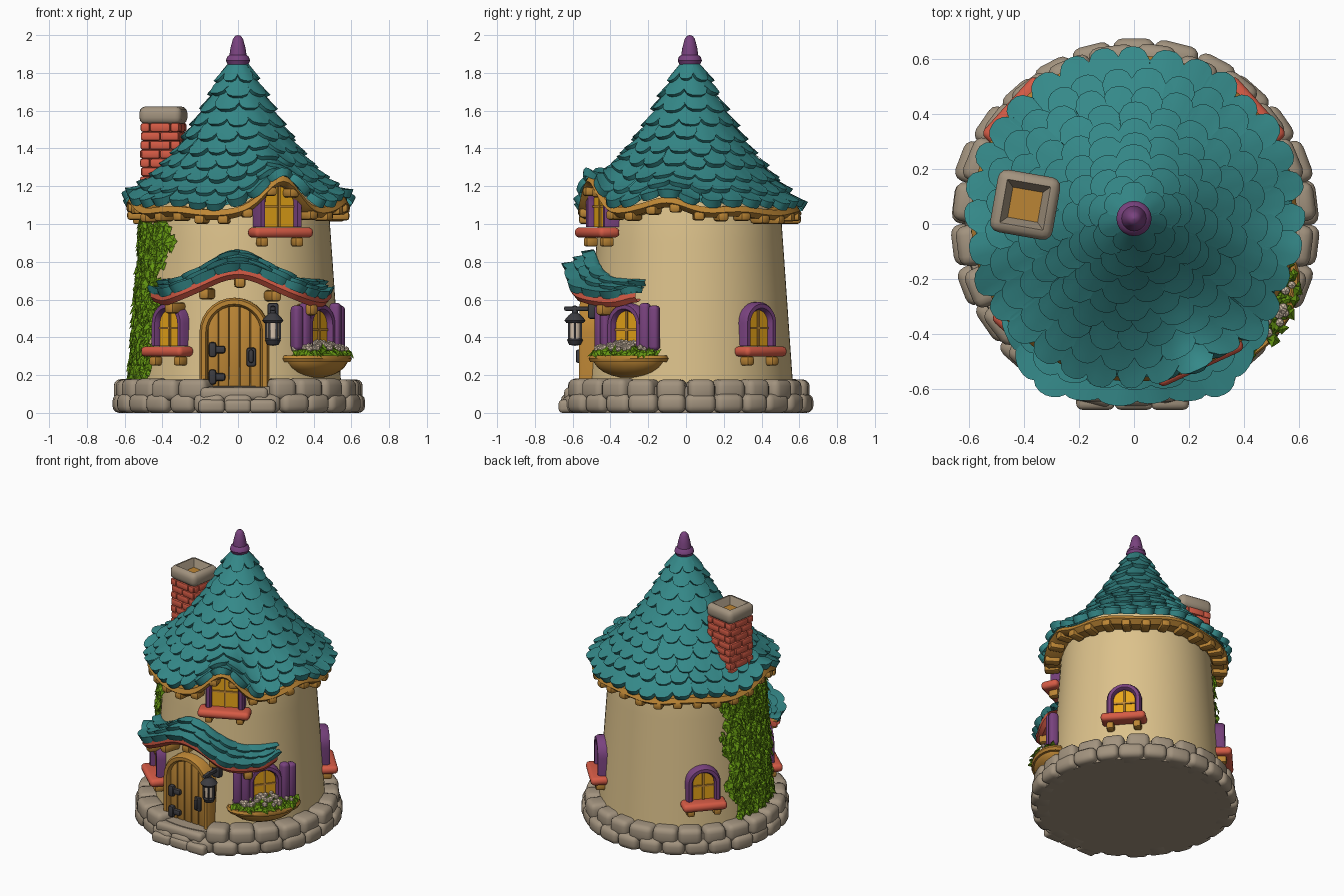
import bpy, bmesh, math, random
from mathutils import Matrix, Vector

if "Cube" in bpy.data.objects:
    bpy.data.objects.remove(bpy.data.objects["Cube"])
random.seed(4)
T, D = Matrix.Translation, Matrix.Diagonal
rnd = random.uniform
CY = 0.02  # y of the tower axis

def mat(name, *c):
    m = bpy.data.materials.new(name)
    m.diffuse_color = (*c, 1)
    m.use_nodes = True
    m.node_tree.nodes["Principled BSDF"].inputs["Base Color"].default_value = m.diffuse_color
    return m
teal, purple = mat("teal", .035, .25, .25), mat("purple", .19, .055, .21)
brick, wood = mat("brick_red", .67, .105, .06), mat("wood", .50, .235, .035)
plaster, stone = mat("plaster", .72, .54, .26), mat("stone", .36, .29, .21)
green, amber = mat("leaf_green", .13, .31, .006), mat("amber", .85, .40, .01)
iron, cream = mat("iron", .045, .045, .052), mat("cream", .68, .55, .42)

def finish(name, bm, *mats, angle=40):
    bmesh.ops.recalc_face_normals(bm, faces=bm.faces)
    me = bpy.data.meshes.new(name)
    bm.to_mesh(me)
    ob = bpy.data.objects.new(name, me)
    bpy.context.collection.objects.link(ob)
    for m in mats:
        me.materials.append(m)
    bpy.ops.object.select_all(action='DESELECT')
    ob.select_set(True)
    bpy.context.view_layer.objects.active = ob
    bpy.ops.object.shade_smooth_by_angle(angle=math.radians(angle))

def box(bm, c, s, M=Matrix(), bev=.012, seg=2):
    v = bmesh.ops.create_cube(bm, size=1, matrix=M @ T(c) @ D((*s, 1)))['verts']
    if bev:
        e = list({e for x in v for e in x.link_edges})
        bmesh.ops.bevel(bm, geom=e, offset=bev, segments=seg, profile=.5, affect='EDGES')

def sheet(bm, f, nu, nv, cu=False, cv=False):
    V = [[bm.verts.new(f(i, j)) for j in range(nv)] for i in range(nu)]
    for i in range(nu if cu else nu - 1):
        for j in range(nv if cv else nv - 1):
            a, b = (i + 1) % nu, (j + 1) % nv
            bm.faces.new((V[i][j], V[a][j], V[a][b], V[i][b]))

def lathe(bm, prof, n=64, x=0, y=CY):
    def f(i, j):
        a, (r, z) = 2 * math.pi * i / n, prof[j]
        return x + max(r, 1e-4) * math.cos(a), y + max(r, 1e-4) * math.sin(a), z
    sheet(bm, f, n, len(prof), cu=True)

def P(t, r, z):  # t: degrees from the front towards +x
    a = math.radians(t)
    return Vector((r * math.sin(a), CY - r * math.cos(a), z))
def frame(t, r, z):  # local -y points out of the wall
    return T(P(t, r, z)) @ Matrix.Rotation(math.radians(t), 4, 'Z')
def wr(z): return .545 - .07 * (z - .17)
def gauss(d, w): return math.exp(-(d / w) ** 2)

# stone base: core, two courses of stones, door step
bm = bmesh.new()
lathe(bm, [(0, 0), (.62, 0), (.61, .14), (0, .15)], y=0)
for course, (n, r, z, h) in enumerate([(26, .59, .05, .1), (24, .575, .118, .115)]):
    for k in range(n):
        t = (k + .5 * course) * 360 / n
        if course and min(t, 360 - t) < 16:
            continue
        M = T((0, -CY, 0)) @ frame(t, r + rnd(-.008, .012), z + rnd(0, .006) * course)
        box(bm, (0, 0, 0), (.152 + rnd(-.01, .015), .15, h), M, .035, 3)
box(bm, (-.02, -.58, .1), (.36, .13, .07), bev=.025, seg=3)
for x in (-.14, .0, .13):
    box(bm, (x, -.62, .035), (.14, .11, .07), bev=.022, seg=3)
finish("stone_base", bm, stone)

# tower wall
bm = bmesh.new()
lathe(bm, [(wr(z), z) for z in (.12, .3, .5, .7, .9, 1.05)] + [(.46, 1.18), (0, 1.18)], 72)
finish("tower_wall", bm, plaster)

# main roof: flared cone whose eave lifts over the dormer
def bump(t):
    t = (t + 180) % 360 - 180
    return (.17 * gauss(t - 24.6, 13.5) + .06 * gauss(t - 80, 14) + .06 * gauss(t + 78, 14)
            + .01 * math.sin(math.radians(7 * t)))
def roof(t, s):
    return P(t, .03 + .57 * s, 1.87 - 1.17 * s + .39 * s * s + bump(t) * s ** 3)
def lifted(S, t, s, off):
    p = S(t, s)
    return p + (S(t, s + .01) - p).cross(S(t + .5, s) - p).normalized() * off
def tile(bm, S, t, w, s, L, round_=.35, thick=.022):
    w, s, thick = w * rnd(1.02, 1.14), s + rnd(-.08, .08) * L, thick * rnd(.8, 1.25)
    def f(a, b):
        u, v = a / 3 - 1, min(b, 4) / 4
        ss = max(.005, s - L * (1 - v) - v * L * round_ * abs(u) ** 3)
        off = .003 + thick * v + .012 * (1 - u * u) * v
        return lifted(S, t + u * w / 2, ss, -.008 if b == 5 else off)
    sheet(bm, f, 7, 6)
bm = bmesh.new()
sheet(bm, lambda i, j: roof(i * 3.75, .96 * j / 12), 96, 13, cu=True)
s, row = 1.0, 0
while s > .07:
    ds = .09 / math.hypot(.57, 1.17 - .78 * s)
    n = max(7, int(2 * math.pi * (.03 + .57 * s) / .115))
    for k in range(n):
        tile(bm, roof, (k + .5 * (row % 2)) * 360 / n + rnd(-1, 1), 360 / n, s, ds * 1.6)
    s, row = s - ds, row + 1
finish("roof_shingles", bm, teal, angle=50)

# wooden soffit ring and rafter ends
bm = bmesh.new()
ring = [(.575, 1.085), (.592, 1.055), (.56, 1.03), (.44, 1.035), (.44, 1.085)]
sheet(bm, lambda i, j: P(i * 3, ring[j][0], ring[j][1] + bump(i * 3)), 120, 5, True, True)
for k in range(28):
    t = k * 360 / 28 + 5
    box(bm, (0, 0, 0), (.06, .1, .05), frame(t, .54, 1.032 + bump(t)), .016)
finish("eave_rafters", bm, wood)

# finial
bm = bmesh.new()
lathe(bm, [(0, 1.84), (.055, 1.845), (.064, 1.865), (.058, 1.885), (.045, 1.895), (.04, 1.93),
           (.027, 1.98), (.015, 1.996), (0, 2.0)], 20)
finish("finial", bm, purple)

# chimney: bricks and hollow cap
C = T((-.395, .07, 0)) @ Matrix.Rotation(math.radians(-10), 4, 'Z')
bm = bmesh.new()
box(bm, (0, 0, 1.33), (.17, .17, .42), C, 0)
for row in range(9):
    for side in range(4):
        R = C @ Matrix.Rotation(side * math.pi / 2, 4, 'Z')
        for x, w in ([(-.05, .1), (.05, .1)] if row % 2 else [(-.08, .05), (0, .11), (.08, .05)]):
            box(bm, (x, -.085, 1.135 + row * .047), (w, .04 + rnd(0, .012), .047), R, .012)
finish("chimney_bricks", bm, brick)
bm = bmesh.new()
box(bm, (0, 0, 1.575), (.23, .23, .095), C, .035, 3)
top = max(bm.faces, key=lambda f: f.calc_center_median().z)
bmesh.ops.inset_individual(bm, faces=[top], thickness=.035)
bmesh.ops.translate(bm, verts=top.verts, vec=(0, 0, -.05))
top.material_index = 1
finish("chimney_cap", bm, stone, wood)

# arched openings: outline, swept frame and filled panel
def arch(w, h, n=14):
    r = w / 2
    return [(-r, 0)] + [(-r * math.cos(math.pi * i / n), h - r + r * math.sin(math.pi * i / n))
                        for i in range(n + 1)] + [(r, 0)]
def arch_frame(bm, M, w, h, sec):
    def f(i, j):
        x, z = arch(w + 2 * sec[j][0], h + sec[j][0])[i]
        return M @ Vector((x, sec[j][1], z))
    sheet(bm, f, 17, len(sec), cv=True)
def arch_panel(bm, M, w, h, y):
    bm.faces.new([bm.verts.new(M @ Vector((x, y, z))) for x, z in arch(w, h)])
def section(d, out):
    return [(0, .07), (0, -out * .6), (d * .25, -out), (d * .75, -out), (d, -out * .6), (d, .07)]

# windows: (name, angle, base z, radius, inner width, inner height, sill width)
WIN = [("front_left", -42, .355, .525, .14, .19, .29), ("back_right", 132, .355, .525, .14, .19, .29),
       ("back_left", -132, .355, .525, .14, .19, .29), ("dormer", 24.6, .985, .505, .17, .215, .34),
       ("shutter", 52, .34, .525, .15, .2, 0)]
for name, t, z, r, w, h, sill in WIN:
    M = frame(t, r, z)
    bm = bmesh.new()
    arch_frame(bm, M, w, h, section(.042, .045))
    finish(name + "_window_frame", bm, purple)
    bm = bmesh.new()
    arch_panel(bm, M, w + .01, h, -.014)
    finish(name + "_window_pane", bm, amber)
    bm = bmesh.new()
    box(bm, (0, -.015, h / 2), (.014, .016, h), M, 0)
    box(bm, (0, -.015, h * .5), (w, .014, .012), M, 0)
    if sill:
        for x in (-.3, .3):
            box(bm, (x * sill, -.025, -.08), (.05, .07, .05), M, .014)
    finish(name + "_window_woodwork", bm, wood)
    if sill:
        bm = bmesh.new()
        box(bm, (0, -.035, -.03), (sill, .12, .055), M, .024, 3)
        finish(name + "_window_sill", bm, brick)

# shutters
M = frame(52, .525, .32)
bm = bmesh.new()
for sx in (-1, 1):
    R = M @ T((sx * .15, .0, .13)) @ Matrix.Rotation(sx * .3, 4, 'Z')
    for x in (-.026, .026):
        box(bm, (x, -.02, 0), (.056, .06, .25 - sx * x * .5), R, .02, 3)
finish("shutters", bm, purple)

# leaves
def leaf(bm, M, k=1):
    v = [bm.verts.new(M @ Vector(p) * 1) for p in ((0, 0, .03 * k), (-.027 * k, 0, 0), (0, -.014 * k, 0),
                                                  (.027 * k, 0, 0), (0, 0, -.042 * k))]
    for a, b in ((0, 1), (1, 4), (4, 3), (3, 0)):
        bm.faces.new((v[a], v[b], v[2]))
def turn(x, y, z):
    return (Matrix.Rotation(z, 4, 'Z') @ Matrix.Rotation(x, 4, 'X') @ Matrix.Rotation(y, 4, 'Y'))

# ivy on the left wall
bm = bmesh.new()
def ivy_t(q, u):
    wave = 4 * math.sin(q * 17)
    a, b = -110 - 8 * q + wave, -58 + 14 * q + wave
    return a + (b - a) * u
sheet(bm, lambda i, j: P(ivy_t(j / 12, .06 + .88 * i / 8), wr(.17 + .83 * j / 12) + .008, .17 + .83 * j / 12), 9, 13)
for i in range(850):
    q = random.random()
    z = .18 + .84 * q
    leaf(bm, frame(ivy_t(q, random.random()), wr(z) + rnd(.012, .032), z)
         @ turn(rnd(-.7, -.1), rnd(-.7, .7), rnd(-.5, .5)), rnd(.7, 1.15))
finish("ivy", bm, green, angle=20)

# flower box, greenery and flowers
B = frame(52, .525, .295)
bm = bmesh.new()
bmesh.ops.create_uvsphere(bm, u_segments=20, v_segments=12, radius=1, matrix=B @ D((.22, .135, .11, 1)))
bmesh.ops.bisect_plane(bm, geom=bm.verts[:] + bm.edges[:] + bm.faces[:], plane_co=B.translation,
                       plane_no=(0, 0, 1), clear_outer=True)
def rim(i, j):
    a, b = i * math.pi / 12, j * math.pi / 3
    k = 1 + .09 * math.cos(b)
    return B @ Vector((.225 * k * math.cos(a), .135 * k * math.sin(a), -.008 + .02 * math.sin(b)))
sheet(bm, rim, 24, 6, True, True)
finish("flower_box", bm, wood)
bm, fl = bmesh.new(), bmesh.new()
bmesh.ops.create_icosphere(bm, subdivisions=2, radius=1, matrix=B @ D((.2, .12, .04, 1)))
for i in range(170):
    a, q = rnd(math.pi, 2 * math.pi), math.sqrt(rnd(.05, 1))
    x, y, z = .225 * q * math.cos(a), .15 * q * math.sin(a), .02 + .035 * (1 - q * q)
    if i % 4:
        leaf(bm, B @ T((x, y, z)) @ turn(rnd(-1.3, -.3), rnd(-1, 1), rnd(-1.2, 1.2)), rnd(.6, 1))
    else:
        bmesh.ops.create_icosphere(fl, subdivisions=1, radius=rnd(.014, .022),
                                   matrix=B @ T((x * .9, y * .85, z + .022)))
finish("flower_box_leaves", bm, green, angle=20)
finish("flowers", fl, cream)

# door: frame, planks, iron fittings
M = frame(-2, .535, .13)
bm = bmesh.new()
arch_frame(bm, M, .28, .435, section(.045, .045))
finish("door_frame", bm, wood)
bm = bmesh.new()
arch_panel(bm, M, .29, .435, -.004)
for k in range(5):
    x = (k - 2) * .056
    h = .295 + math.sqrt(max(0, .14 ** 2 - max(0, abs(x) - .028) ** 2))
    box(bm, (x, 0, h / 2), (.054, .04, h), M, .008)
finish("door_planks", bm, wood)
bm = bmesh.new()
for z in (.06, .205):
    box(bm, (-.085, -.03, z), (.075, .03, .04), M, .012)
    box(bm, (-.115, -.035, z), (.04, .04, .08), M, .014)
box(bm, (.09, -.03, .165), (.05, .025, .1), M, .012)
box(bm, (.09, -.05, .17), (.025, .03, .07), M, .01)
finish("door_fittings", bm, iron)

# door canopy: wavy shingled roof, red trim, brackets
def edge_r(t):
    return .655 + .045 * gauss(abs(t) - 27, 10) - .075 * (abs(t) / 60) ** 4
def canopy(t, v):
    z = .70 + .155 * gauss(t, 24) - .095 * v + .035 * v * v * gauss(abs(t - 5) - 55, 8)
    return P(t, .5 + (edge_r(t) - .5) * v, z)
bm = bmesh.new()
sheet(bm, lambda i, j: canopy(-51 + i * 3.5, j / 4 * .97), 33, 5)
for row, v in enumerate((1.0, .68, .38)):
    for k in range(11 - row % 2):
        tile(bm, canopy, -46.5 + (k + .5 * (row % 2)) * 10.4, 10.6, v, .5, .2, .024)
finish("canopy_shingles", bm, teal, angle=50)
bm = bmesh.new()
def trim(i, j):
    t = -49 + i * 3.4
    e = canopy(t, .96)
    dr, dz = [(0, .0), (.0, -.03), (-.025, -.055), (-.05, -.045), (-.2, -.02), (-.2, .03)][j]
    return P(t, max(.48, edge_r(t) - .008 + dr), e.z + dz)
sheet(bm, trim, 33, 6, cv=True)
finish("canopy_trim", bm, brick)
bm = bmesh.new()
for t in (-36, -17, 1, 19, 40):
    box(bm, (0, 0, 0), (.06, .14, .06), frame(t, .56, canopy(t, 1).z - .068), .018)
finish("canopy_brackets", bm, wood)

# lantern
LX, LY = .185, -.588
bm = bmesh.new()
lathe(bm, [(0, .355), (.03, .36), (.042, .385), (.036, .395), (0, .395)], 12, LX, LY)
lathe(bm, [(0, .475), (.045, .475), (.056, .49), (.035, .515), (.016, .53), (.012, .565), (0, .57)], 12, LX, LY)
for k in range(6):
    a = k * math.pi / 3
    box(bm, (LX + .037 * math.cos(a), LY + .037 * math.sin(a), .435), (.01, .01, .09), bev=0)
box(bm, (LX, -.56, .552), (.028, .17, .024), bev=.008)
box(bm, (LX, -.495, .54), (.06, .05, .085), bev=.014)
finish("lantern", bm, iron)
bm = bmesh.new()
lathe(bm, [(0, .39), (.03, .392), (.034, .478), (0, .48)], 12, LX, LY)
finish("lantern_glass", bm, cream)
